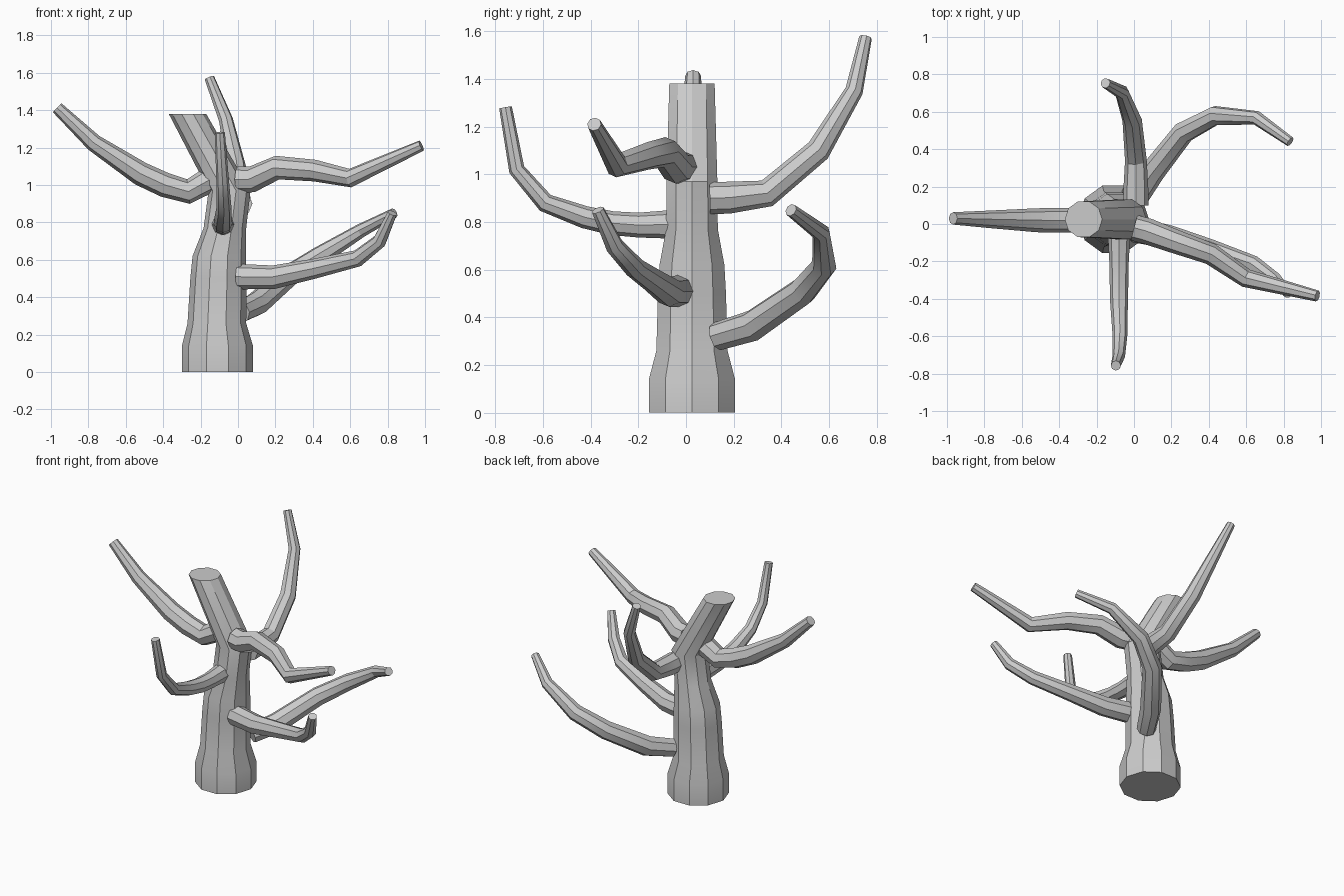
import bpy, bmesh, math
from mathutils import Vector

if "Cube" in bpy.data.objects:
    bpy.data.objects.remove(bpy.data.objects["Cube"])


def tube(name, pts, sides, flat_rings=False):
    """Sweep a regular polygon through (x, y, z, radius) points, capped at both ends."""
    bm = bmesh.new()
    c = [Vector(p[:3]) for p in pts]
    rings, side = [], None
    for i, p in enumerate(pts):
        a = (c[i] - c[i - 1]).normalized() if i > 0 else None
        b = (c[i + 1] - c[i]).normalized() if i < len(c) - 1 else None
        t = ((a or b) + (b or a)).normalized()
        if flat_rings:
            t, side = Vector((0, 0, 1)), Vector((1, 0, 0))
        elif side is None:
            side = t.cross(Vector((0, 0, 1)))
        side = (side - t * side.dot(t)).normalized()
        up = t.cross(side)
        rings.append([bm.verts.new(c[i] + p[3] * (side * math.cos(k * math.tau / sides)
                                                  + up * math.sin(k * math.tau / sides)))
                      for k in range(sides)])
    for r, s in zip(rings, rings[1:]):
        for k in range(sides):
            n = (k + 1) % sides
            bm.faces.new((r[k], r[n], s[n], s[k]))
    bm.faces.new(rings[0][::-1])
    bm.faces.new(rings[-1])
    bmesh.ops.recalc_face_normals(bm, faces=bm.faces[:])
    me = bpy.data.meshes.new(name)
    bm.to_mesh(me)
    bm.free()
    ob = bpy.data.objects.new(name, me)
    bpy.context.collection.objects.link(ob)
    bpy.ops.object.select_all(action='DESELECT')
    ob.select_set(True)
    bpy.context.view_layer.objects.active = ob
    bpy.ops.object.shade_smooth_by_angle(angle=math.radians(30))
    return ob


# Trunk: flared foot, waist, then a lean to the left
tube("trunk", [(-.11, .025, 0, .19), (-.11, .025, .14, .19), (-.113, .025, .26, .157),
               (-.105, .025, .5, .15), (-.10, .025, .62, .143), (-.07, .025, .77, .114),
               (-.045, .025, .97, .112), (-.27, .025, 1.38, .1)], 10, True)

# Branches
branches = {
    "left_branch": [(-.13, .02, 1.04, .07), (-.265, .02, .965, .066), (-.39, .02, 1.0, .066),
                    (-.52, .02, 1.06, .064), (-.77, .025, 1.225, .047), (-.967, .03, 1.413, .033)],
    "right_upper_branch": [(0, -.02, 1.03, .07), (.075, -.04, 1.03, .07), (.21, -.09, 1.093, .064),
                           (.41, -.16, 1.077, .058), (.6, -.29, 1.037, .05), (.98, -.385, 1.21, .03)],
    "back_upper_branch": [(.01, .1, .9, .067), (.01, .18, .902, .067), (.01, .34, .92, .058),
                          (-.01, .555, 1.1, .052), (-.065, .705, 1.35, .038),
                          (-.153, .753, 1.573, .027)],
    "front_branch": [(-.08, -.06, .79, .06), (-.08, -.2, .787, .052), (-.08, -.31, .795, .05),
                     (-.08, -.425, .82, .047), (-.075, -.59, .88, .04), (-.082, -.71, 1.02, .034),
                     (-.097, -.757, 1.28, .027)],
    "right_lower_branch": [(0, -.03, .51, .068), (.19, -.07, .507, .063), (.41, -.135, .553, .053),
                           (.64, -.215, .608, .045), (.757, -.3, .7, .039), (.825, -.37, .85, .027)],
    "back_lower_branch": [(.01, .13, .32, .06), (.1, .28, .365, .066), (.265, .49, .51, .06),
                          (.435, .58, .62, .053), (.655, .567, .755, .038), (.835, .44, .85, .027)],
}
for name, pts in branches.items():
    tube(name, pts, 8)
